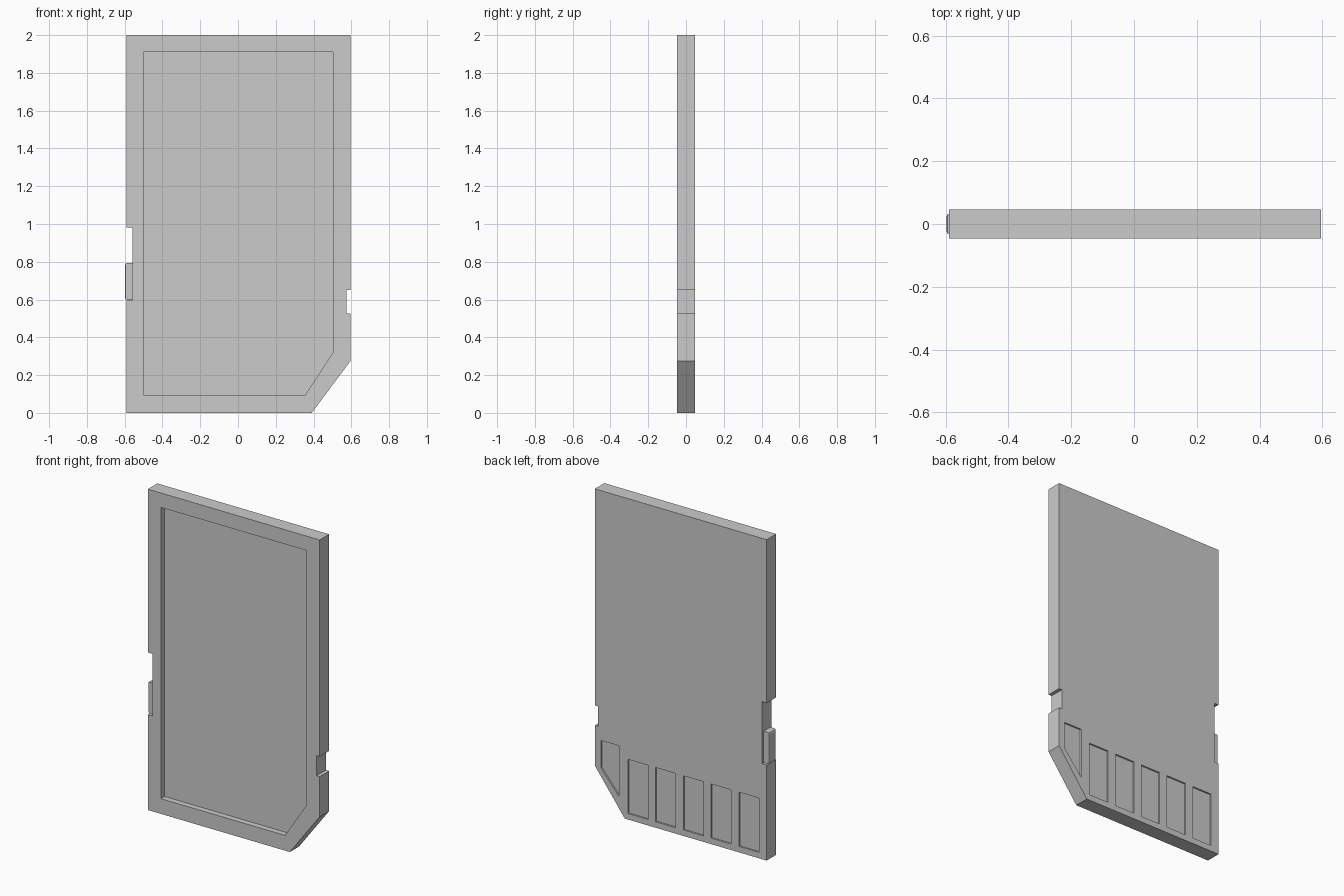
import bpy, bmesh

if "Cube" in bpy.data.objects:
    bpy.data.objects.remove(bpy.data.objects["Cube"])

T = 0.0465          # half thickness of the card
FRONT_DEPTH = 0.036  # label recess
BACK_DEPTH = 0.010   # contact recesses


def slab(name, outline, y0, y1):
    """Extrude an (x, z) outline from y0 to y1."""
    bm = bmesh.new()
    face = bm.faces.new([bm.verts.new((x, y0, z)) for x, z in outline])
    ext = bmesh.ops.extrude_face_region(bm, geom=[face])
    verts = [g for g in ext["geom"] if isinstance(g, bmesh.types.BMVert)]
    bmesh.ops.translate(bm, verts=verts, vec=(0, y1 - y0, 0))
    bmesh.ops.recalc_face_normals(bm, faces=bm.faces)
    mesh = bpy.data.meshes.new(name)
    bm.to_mesh(mesh)
    bm.free()
    obj = bpy.data.objects.new(name, mesh)
    bpy.context.collection.objects.link(obj)
    return obj


def carve(target, cutter):
    """Subtract the cutter from the target and discard it."""
    cutter.hide_render = True
    mod = target.modifiers.new("carve", 'BOOLEAN')
    mod.operation = 'DIFFERENCE'
    mod.solver = 'EXACT'
    mod.object = cutter
    bpy.context.view_layer.objects.active = target
    bpy.ops.object.modifier_apply(modifier=mod.name)
    bpy.data.objects.remove(cutter)


def rect(x0, x1, z0, z1):
    return [(x0, z0), (x1, z0), (x1, z1), (x0, z1)]


# Card body with clipped corner and a notch on each side
L, R = -0.589, 0.596
card = slab("card_body", [
    (L, 0), (0.39, 0), (R, 0.275),
    (R, 0.525), (0.574, 0.525), (0.574, 0.65), (R, 0.65),
    (R, 2), (L, 2),
    (L, 0.982), (-0.558, 0.982), (-0.558, 0.595), (L, 0.595)], -T, T)

# Label recess on the front
carve(card, slab("label_cutter", [
    (-0.5, 0.095), (0.356, 0.095), (0.502, 0.318), (0.502, 1.91), (-0.5, 1.91)],
    -T - 0.05, -T + FRONT_DEPTH))

# Contact recesses on the back: five straight ones and one slanted at the corner
for i in range(5):
    x = -0.535 + i * 0.1915
    carve(card, slab("contact_cutter", rect(x, x + 0.137, 0.037, 0.375),
                     T - BACK_DEPTH, T + 0.05))
carve(card, slab("corner_contact_cutter", [
    (0.431, 0.128), (0.554, 0.273), (0.554, 0.443), (0.431, 0.443)],
    T - BACK_DEPTH, T + 0.05))

# Lock switch sliding in the left notch, outer edges chamfered
switch = slab("lock_switch", rect(-0.597, -0.557, 0.598, 0.793), -0.033, 0.033)
bm = bmesh.new()
bm.from_mesh(switch.data)
edges = [e for e in bm.edges if all(v.co.x < -0.59 for v in e.verts)]
bmesh.ops.bevel(bm, geom=edges, offset=0.009, segments=2, profile=0.5, affect='EDGES')
bm.to_mesh(switch.data)
bm.free()
